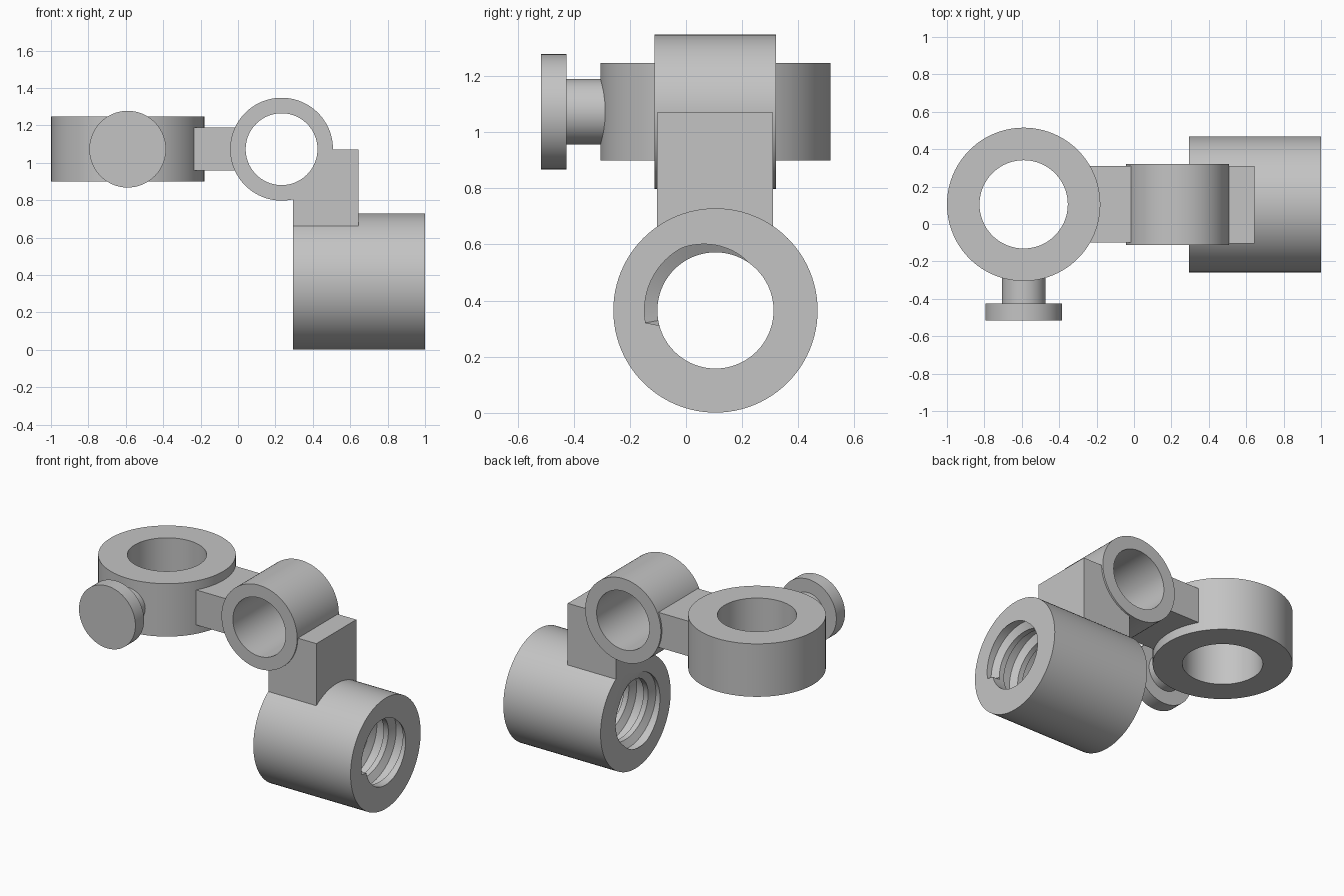
import bpy, bmesh
from math import cos, sin, pi, radians
from mathutils import Matrix, Vector

if "Cube" in bpy.data.objects:
    bpy.data.objects.remove(bpy.data.objects["Cube"])

GREY = (0.55, 0.55, 0.55, 1)
grey = bpy.data.materials.new("plain grey")
grey.use_nodes = True
grey.diffuse_color = GREY
grey.node_tree.nodes["Principled BSDF"].inputs["Base Color"].default_value = GREY

AXES = {"x": Matrix.Rotation(pi / 2, 4, "Y"),
        "y": Matrix.Rotation(-pi / 2, 4, "X"),
        "z": Matrix.Identity(4)}


def finish(name, bm):
    bmesh.ops.recalc_face_normals(bm, faces=bm.faces)
    mesh = bpy.data.meshes.new(name)
    bm.to_mesh(mesh)
    bm.free()
    mesh.materials.append(grey)
    ob = bpy.data.objects.new(name, mesh)
    bpy.context.collection.objects.link(ob)
    return ob


def activate(ob):
    bpy.ops.object.select_all(action="DESELECT")
    ob.select_set(True)
    bpy.context.view_layer.objects.active = ob


def smooth(ob):
    activate(ob)
    bpy.ops.object.shade_smooth_by_angle(angle=radians(30))


def rod(name, axis, centre, radius, length, segs=96):
    bm = bmesh.new()
    bmesh.ops.create_cone(bm, cap_ends=True, segments=segs, radius1=radius, radius2=radius,
                          depth=length, matrix=Matrix.Translation(centre) @ AXES[axis])
    return finish(name, bm)


def box(name, low, high):
    bm = bmesh.new()
    low, high = Vector(low), Vector(high)
    bmesh.ops.create_cube(bm, size=1, matrix=Matrix.Translation((low + high) / 2)
                          @ Matrix.Diagonal((*(high - low), 1)))
    return finish(name, bm)


def cut(ob, cutter):
    cutter.hide_render = True
    mod = ob.modifiers.new("cut", "BOOLEAN")
    mod.operation = "DIFFERENCE"
    mod.solver = "EXACT"
    mod.object = cutter
    activate(ob)
    bpy.ops.object.modifier_apply(modifier=mod.name)
    bpy.data.objects.remove(cutter)


def tube(name, axis, centre, outer, inner, length, segs=96):
    # Four concentric rings joined into a closed pipe
    bm = bmesh.new()
    h = length / 2
    place = Matrix.Translation(centre) @ AXES[axis]
    rings = [[bm.verts.new(place @ Vector((r * cos(2 * pi * i / segs), r * sin(2 * pi * i / segs), z)))
              for i in range(segs)]
             for r, z in ((outer, -h), (outer, h), (inner, h), (inner, -h))]
    for k in range(4):
        a, b = rings[k], rings[(k + 1) % 4]
        for i in range(segs):
            j = (i + 1) % segs
            bm.faces.new((a[i], a[j], b[j], b[i]))
    return finish(name, bm)


def thread_cutter(end, y, z, minor, major, pitch, start, first, last, segs=72):
    # Rod whose surface carries a helical ridge that begins at the end face
    profile = ((-0.375, minor), (-0.2, major), (0.2, major), (0.375, minor))
    n = len(profile)
    bm = bmesh.new()
    rows = []
    for turn in range(first, last):
        for u, r in profile:
            row = []
            for i in range(segs):
                t = turn + i / segs
                a = start - 2 * pi * i / segs
                rr = r if t >= 0 else minor
                row.append(bm.verts.new((end - pitch * (t + u), y + rr * cos(a), z + rr * sin(a))))
            rows.append(row)
    for s in range(len(rows) - n - 1):
        for i in range(segs - 1):
            bm.faces.new((rows[s][i], rows[s][i + 1], rows[s + 1][i + 1], rows[s + 1][i]))
        bm.faces.new((rows[s][-1], rows[s + n][0], rows[s + n + 1][0], rows[s + 1][-1]))
    # Drop the unused tail, then close both ends with fans
    bmesh.ops.delete(bm, geom=[v for v in bm.verts if not v.link_faces], context="VERTS")
    xs = [v.co.x for v in bm.verts]
    mid = (max(xs) + min(xs)) / 2
    tips = [bm.verts.new((max(xs) + 0.02, y, z)), bm.verts.new((min(xs) - 0.02, y, z))]
    for e in [e for e in bm.edges if e.is_boundary]:
        a, b = e.verts
        bm.faces.new((a, b, tips[0] if a.co.x > mid else tips[1]))
    return finish("thread_cutter", bm)


MID_Y, MID_Z = 0.105, 1.073      # shared centre lines
RING_X, HINGE_X = -0.59, 0.233

# Upright clamp ring
smooth(tube("clamp_ring", "z", (RING_X, MID_Y, MID_Z), 0.41, 0.236, 0.348))

# Thumb screw on the front of the ring
smooth(rod("screw_stem", "y", (RING_X, -0.34, MID_Z), 0.117, 0.2))
smooth(rod("screw_head", "y", (RING_X, -0.471, MID_Z), 0.205, 0.09))

# Arm between ring and hinge tube
box("link_arm", (-0.3, -0.1, 0.958), (0.02, 0.31, 1.188))

# Hinge tube lying front to back
smooth(tube("hinge_tube", "y", (HINGE_X, MID_Y, MID_Z), 0.275, 0.192, 0.433))

# Bracket block shaped to the hinge tube and the socket below
bracket = box("bracket_block", (0.293, -0.104, 0.6), (0.643, 0.31, 1.071))
cut(bracket, rod("hinge_cutter", "y", (HINGE_X, MID_Y, MID_Z), 0.27, 1))
cut(bracket, rod("socket_cutter", "x", (0.5, MID_Y, 0.365), 0.36, 1))
smooth(bracket)

# Threaded socket
socket = rod("threaded_socket", "x", (0.6465, MID_Y, 0.365), 0.364, 0.707)
cut(socket, thread_cutter(1.0, MID_Y, 0.365, 0.207, 0.253, 0.14, radians(190), -3, 9))
smooth(socket)
